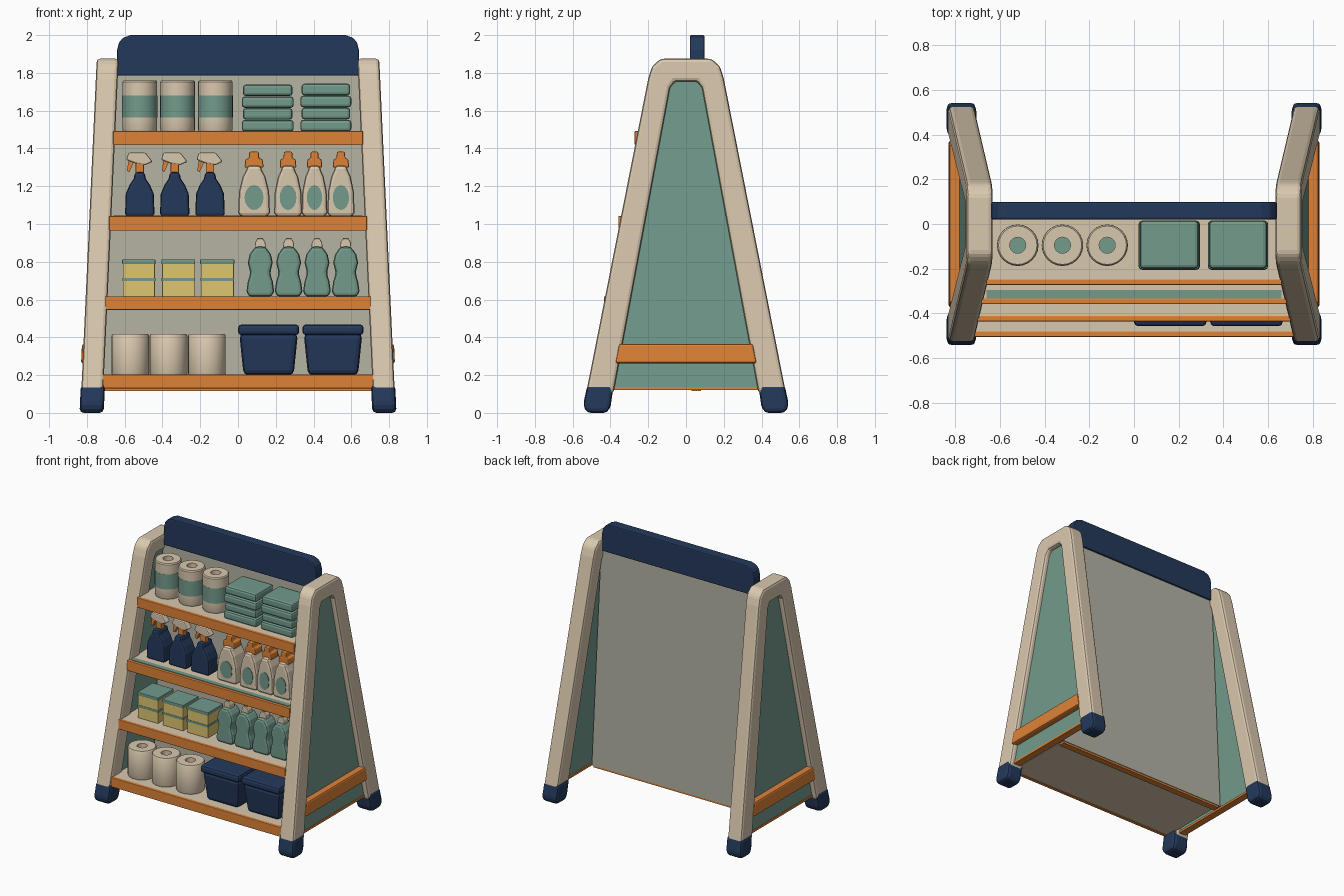
import bpy, bmesh, math

if "Cube" in bpy.data.objects:
    bpy.data.objects.remove(bpy.data.objects["Cube"])

def lin(c):
    return tuple(((v / 255 + 0.055) / 1.055) ** 2.4 for v in c) + (1,)

def material(name, rgb):
    m = bpy.data.materials.new(name)
    m.diffuse_color = lin(rgb)
    m.use_nodes = True
    m.node_tree.nodes["Principled BSDF"].inputs["Base Color"].default_value = m.diffuse_color
    return m

CREAM = material("cream", (217, 200, 174))
TEAL = material("sage_teal", (115, 155, 140))
NAVY = material("navy", (36, 57, 91))
ORANGE = material("orange", (222, 130, 55))
GREY = material("warm_grey", (181, 179, 164))
YELLOW = material("yellow", (222, 198, 112))

def finish(name, bm, mats, bevel=0, mirror=False, smooth=False):
    bmesh.ops.recalc_face_normals(bm, faces=bm.faces)
    me = bpy.data.meshes.new(name)
    bm.to_mesh(me)
    bm.free()
    for m in mats:
        me.materials.append(m)
    ob = bpy.data.objects.new(name, me)
    bpy.context.collection.objects.link(ob)
    if mirror:
        ob.modifiers.new("mirror", 'MIRROR').use_mirror_merge = False
    if bevel:
        b = ob.modifiers.new("bevel", 'BEVEL')
        b.width, b.segments, b.limit_method = bevel, 2, 'ANGLE'
    if smooth:
        bpy.context.view_layer.objects.active = ob
        ob.select_set(True)
        bpy.ops.object.shade_smooth_by_angle(angle=math.radians(35))
        ob.select_set(False)
    return ob

def lean(z):
    """x of the side frame's middle plane at height z"""
    return 0.777 - 0.0465 * z

def prism(name, pts, axis, a, b, mat, bevel=0, mirror=False, leaning=False):
    """Extrude an outline along x (pts are y,z) or y (pts are x,z)"""
    bm = bmesh.new()
    rings = []
    for d in (a, b):
        ring = []
        for p, z in pts:
            co = (d + (lean(z) if leaning else 0), p, z) if axis == 'x' else (p, d, z)
            ring.append(bm.verts.new(co))
        rings.append(ring)
        bm.faces.new(ring)
    n = len(pts)
    for i in range(n):
        j = (i + 1) % n
        bm.faces.new((rings[0][i], rings[0][j], rings[1][j], rings[1][i]))
    return finish(name, bm, [mat], bevel, mirror)

def sym(half):
    """Close a half outline by reflecting it"""
    return list(half) + [(-p, z) for p, z in reversed(half)]

def rect(x0, x1, z0, z1):
    return [(x0, z0), (x1, z0), (x1, z1), (x0, z1)]

def shift(pts, x, z):
    return [(p + x, q + z) for p, q in pts]

def box(name, x, y, z, mat, bevel=0, mirror=False):
    return prism(name, rect(*x, *z), 'y', y[0], y[1], mat, bevel, mirror)

def lathe(name, prof, loc, mats, index, segs=24):
    """Turn (radius, z) profile; index gives one material slot per segment"""
    bm = bmesh.new()
    rings = [[bm.verts.new((loc[0] + r * math.cos(2 * math.pi * i / segs),
                            loc[1] + r * math.sin(2 * math.pi * i / segs),
                            loc[2] + z)) for i in range(segs)] for r, z in prof]
    for k, (p, q) in enumerate(zip(rings, rings[1:])):
        for i in range(segs):
            j = (i + 1) % segs
            bm.faces.new((p[i], p[j], q[j], q[i])).material_index = index[k]
    bm.faces.new(rings[0])
    bm.faces.new(rings[-1]).material_index = index[-1]
    return finish(name, bm, mats, smooth=True)

# A-shaped side frames, infill panels, rails
outer = [(0.53, 0.10), (0.20, 1.77), (0.18, 1.835), (0.135, 1.875)]
inner = [(0.06, 1.755), (0.085, 1.72), (0.385, 0.10)]
frame = outer + [(-p, z) for p, z in reversed(outer)] + \
    [(-p, z) for p, z in reversed(inner)] + inner
prism("side_frame", frame, 'x', -0.058, 0.058, CREAM, 0.018, True, True)
prism("side_panel", sym([(0.41, 0.13), (0.08, 1.76)]), 'x', -0.02, 0.02, TEAL, 0, True, True)
prism("side_rail", sym([(0.375, 0.262), (0.355, 0.365)]), 'x', 0.0, 0.066, ORANGE, 0.012, True, True)
prism("side_bottom_trim", sym([(0.40, 0.12), (0.395, 0.136)]), 'x', -0.03, 0.025, ORANGE, 0, True, True)

# Feet
for s, name in ((-1, "front_foot"), (1, "back_foot")):
    foot = [(s * p, z) for p, z in
            ((0.415, 0), (0.525, 0), (0.545, 0.04), (0.522, 0.15), (0.383, 0.15), (0.398, 0.04))]
    prism(name, foot, 'x', -0.066, 0.062, NAVY, 0.022, True, True)

# Back panel and header board
prism("back_panel", sym([(lean(0.13) - 0.04, 0.13), (lean(1.8) - 0.04, 1.8)]), 'y', 0.035, 0.085, GREY)
box("back_bottom_trim", (-0.72, 0.72), (0.03, 0.08), (0.115, 0.132), ORANGE)
prism("header_board", sym([(0.64, 1.785), (0.64, 1.92), (0.63, 1.96), (0.61, 1.985), (0.57, 2.0)]),
      'y', 0.02, 0.098, NAVY, 0.008)

# Shelves with orange front edges
for z0, z1, front in ((0.13, 0.2, -0.505), (0.545, 0.615, -0.435), (0.965, 1.04, -0.358), (1.418, 1.49, -0.272)):
    w = lean(z0) - 0.05
    box("shelf_board", (-w, w), (front + 0.02, 0.04), (z0 + 0.005, z1), CREAM)
    box("shelf_front_edge", (-w, w), (front, front + 0.025), (z0, z1 + 0.002), ORANGE, 0.004)
box("shelf_liner", (-0.66, 0.66), (-0.333, -0.295), (1.039, 1.044), TEAL)

# Top shelf: banded paper rolls and folded towels
for x in (-0.52, -0.32, -0.12):
    lathe("banded_roll", [(0.088, 0), (0.092, 0.01), (0.092, 0.075), (0.093, 0.075), (0.093, 0.19), (0.092, 0.19),
                          (0.092, 0.262), (0.086, 0.27), (0.036, 0.27), (0.036, 0.21)],
          (x, -0.095, 1.49), [CREAM, TEAL], [0, 0, 0, 1, 0, 0, 0, 0, 0, 1])
for x0, x1, top in ((0.02, 0.295, 1.74), (0.33, 0.6, 1.745)):
    h = (top - 1.49) / 4
    for k in range(4):
        d = 0.006 * (k % 2)
        box("folded_towel", (x0 + d, x1 - d), (-0.205 + d, 0.015), (1.49 + k * h, 1.488 + (k + 1) * h), TEAL, 0.016)

# Third shelf: spray bottles
body = sym([(0.074, 0), (0.078, 0.015), (0.074, 0.12), (0.055, 0.165), (0.032, 0.2), (0.026, 0.235)])
head = [(-0.072, 0.30), (-0.06, 0.338), (0.03, 0.338), (0.068, 0.29), (0.03, 0.272), (-0.02, 0.28)]
trigger = [(-0.058, 0.305), (-0.028, 0.295), (-0.055, 0.235), (-0.068, 0.242)]
for x in (-0.52, -0.335, -0.148):
    prism("spray_body", shift(body, x, 1.04), 'y', -0.25, -0.13, NAVY, 0.018)
    box("spray_neck", (x - 0.022, x + 0.022), (-0.212, -0.168), (1.265, 1.325), ORANGE, 0.006)
    prism("spray_head", shift(head, x, 1.04), 'y', -0.215, -0.165, CREAM, 0.008)
    prism("spray_trigger", shift(trigger, x, 1.04), 'y', -0.205, -0.175, ORANGE)

# Third shelf: detergent bottles with oval labels
for x, w in ((0.085, 0.084), (0.265, 0.074), (0.405, 0.068), (0.545, 0.072)):
    half = [(w * 0.9, 0), (w, 0.02), (w * 0.95, 0.13), (w * 0.72, 0.21), (w * 0.5, 0.245), (w * 0.42, 0.27)]
    prism("detergent_bottle", shift(sym(half), x, 1.04), 'y', -0.262, -0.12, CREAM, 0.018)
    oval = [(x + 0.6 * w * math.cos(t * math.pi / 8), 1.14 + 0.066 * math.sin(t * math.pi / 8)) for t in range(16)]
    prism("bottle_label", oval, 'y', -0.266, -0.258, TEAL)
    prism("bottle_cap", shift(sym([(w * 0.6, 0), (w * 0.55, 0.045), (w * 0.32, 0.05), (w * 0.3, 0.085)]), x, 1.298),
          'y', -0.235, -0.147, ORANGE, 0.008)

# Second shelf: lidded boxes and trigger bottles
for x0, x1 in ((-0.61, -0.44), (-0.402, -0.23), (-0.197, -0.022)):
    box("carton", (x0, x1), (-0.33, -0.15), (0.615, 0.795), YELLOW, 0.004)
    box("carton_stripe", (x0 - 0.002, x1 + 0.002), (-0.332, -0.148), (0.698, 0.715), TEAL)
    box("carton_lid", (x0 - 0.003, x1 + 0.003), (-0.333, -0.147), (0.788, 0.812), TEAL, 0.004)
wavy = sym([(0.062, 0), (0.073, 0.03), (0.066, 0.08), (0.052, 0.125), (0.066, 0.18), (0.056, 0.225), (0.028, 0.265)])
for x in (0.118, 0.268, 0.418, 0.57):
    prism("cleaner_bottle", shift(wavy, x, 0.615), 'y', -0.335, -0.215, TEAL, 0.018)
    prism("cleaner_cap", shift(sym([(0.03, 0), (0.027, 0.03), (0.016, 0.05)]), x, 0.872),
          'y', -0.302, -0.248, CREAM, 0.006)
    box("cleaner_tip", (x - 0.014, x + 0.014), (-0.29, -0.26), (0.905, 0.926), ORANGE)

# Bottom shelf: plain rolls and storage bins
for x in (-0.57, -0.368, -0.165):
    lathe("plain_roll", [(0.096, 0), (0.1, 0.01), (0.1, 0.208), (0.094, 0.217), (0.036, 0.217), (0.036, 0.15)],
          (x, -0.335, 0.2), [CREAM], [0] * 6)
for x in (0.162, 0.503):
    bm = bmesh.new()
    bmesh.ops.create_cube(bm, size=1)
    for v in bm.verts:
        k = 0.31 if v.co.z > 0 else 0.265
        v.co = (x + v.co.x * k, -0.305 + v.co.y * (k - 0.03), 0.31 + v.co.z * 0.22)
    finish("storage_bin", bm, [NAVY], 0.025)
    box("bin_rim", (x - 0.162, x + 0.162), (-0.457, -0.15), (0.412, 0.468), NAVY, 0.018)
